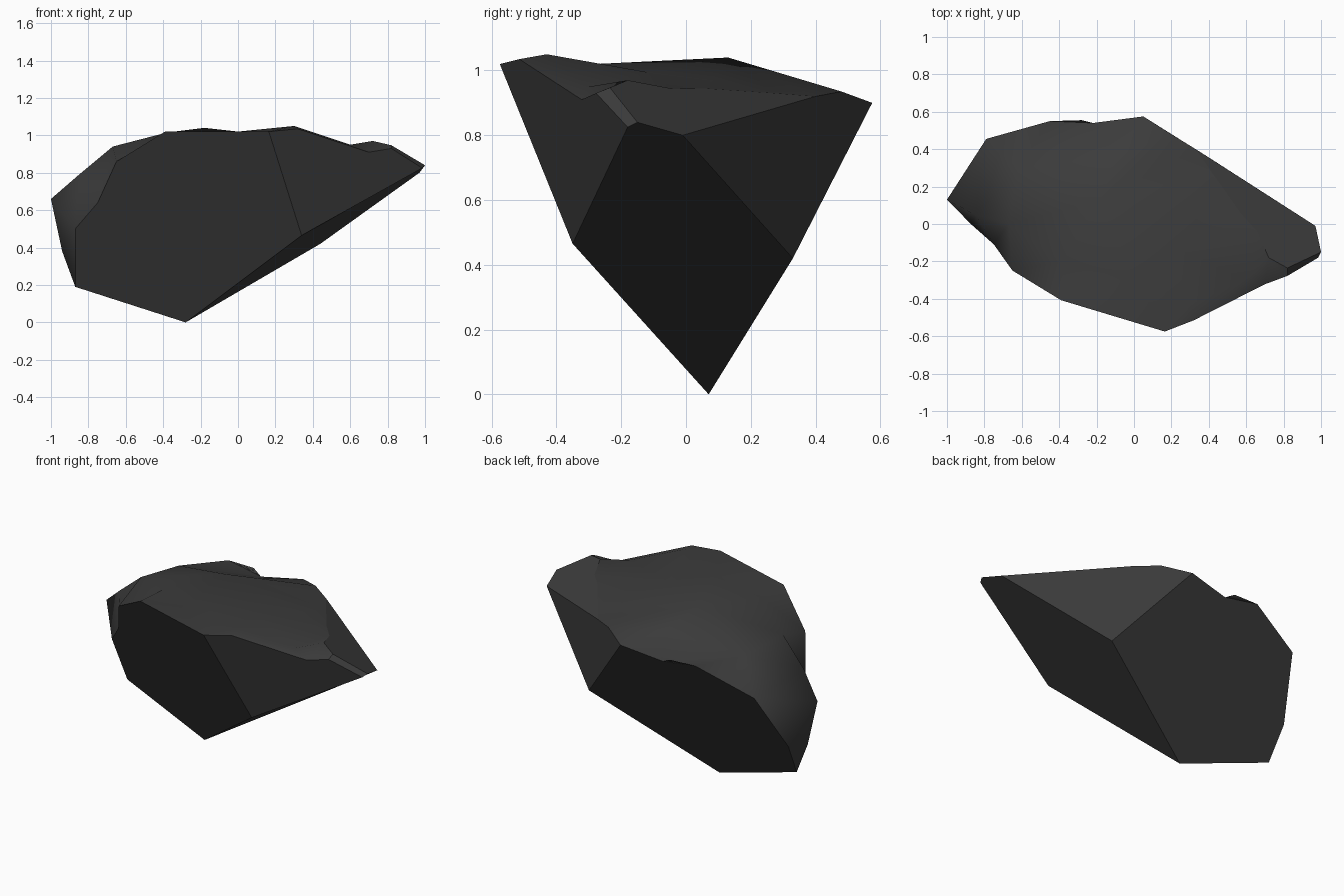
import bpy
import bmesh
from mathutils import Vector
from mathutils.geometry import delaunay_2d_cdt

# Remove the default cube only
default_cube = bpy.data.objects.get("Cube")
if default_cube:
    bpy.data.objects.remove(default_cube, do_unlink=True)

# Dark stone material
stone = bpy.data.materials.new("dark_stone")
stone.use_nodes = True
stone_colour = (0.045, 0.045, 0.045, 1)
stone.diffuse_color = stone_colour
stone.node_tree.nodes["Principled BSDF"].inputs["Base Color"].default_value = stone_colour

# Main corners where the flat broken sides meet
keel = Vector((-.28, .07, 0))
left_foot = Vector((-.87, .15, .19))
front_low = Vector((.34, -.35, .465))
back_low = Vector((.44, .33, .42))
tip_front = Vector((.985, -.18, .825))
tip = Vector((1, -.15, .84))
tip_back = Vector((.97, -.01, .80))
front_peak = Vector((.165, -.575, 1.02))
back_peak = Vector((.05, .575, .90))
back_shoulder = Vector((.33, .40, .92))


def on_plane(a, b, c, pairs, axis):
    """Place points on the plane through a, b, c by solving for one axis."""
    normal = (b - a).cross(c - a)
    points = []
    for u, v in pairs:
        p = [u, v]
        p.insert(axis, 0)
        p = Vector(p)
        p[axis] = normal.dot(a - p) / normal[axis]
        points.append(p)
    return points


# Rim of the weathered cap, one run of points along each broken side
back_rim = on_plane(keel, back_low, back_peak,
                    [(-.89, .26), (-.79, .455), (-.45, .55), (-.28, .555), (-.22, .54)], 2)
corner_rim = [Vector((.2, .48, .935))]
notch = Vector((.72, -.18, .97))
side_rim = on_plane(tip_back, notch, back_shoulder,
                    [(.42, .27), (.57, .06), (.66, -.04)], 2)
side_rim += [notch, Vector((.82, -.235, .947))]
right_rim = on_plane(front_low, front_peak, tip_front,
                     [(.82, .93), (.70, .91), (.32, 1.035)], 1)
front_rim = on_plane(keel, front_peak, front_low,
                     [(-.39, 1.02), (-.65, .86), (-.75, .64), (-.87, .50)], 1)
rim = ([left_foot] + back_rim + [back_peak] + corner_rim + [back_shoulder]
       + side_rim + right_rim + [front_peak] + front_rim)

# Bumps and hollows inside the cap
bumps = [Vector(p) for p in (
    (-1, .13, .66), (-.94, .14, .38), (-.85, .05, .79), (-.67, 0, .94),
    (-.62, .3, .91), (-.38, -.2, 1.015), (-.18, .13, 1.04), (-.1, .36, .95),
    (0, -.28, 1.02), (.2, -.12, .995), (.3, -.43, 1.05), (.38, .08, .97),
    (.6, -.3, .95))]

# Flat broken sides, each outlined by corners and its run of rim
sides = [
    [keel, left_foot] + front_rim[::-1] + [front_peak, front_low],
    [front_low, front_peak] + right_rim[::-1] + [tip_front],
    [tip_front, right_rim[0], side_rim[-1], tip],
    [tip, tip_back, back_shoulder] + side_rim,
    [tip_back, back_low, back_peak] + corner_rim + [back_shoulder],
    [keel, back_low, back_peak] + back_rim[::-1] + [left_foot],
    [keel, front_low, tip_front, tip, tip_back, back_low],
]

bm = bmesh.new()
vertex_of = {}


def vert(p):
    key = tuple(p)
    if key not in vertex_of:
        vertex_of[key] = bm.verts.new(p)
    return vertex_of[key]


for outline in sides:
    bm.faces.new([vert(p) for p in outline])

# Triangulate the cap as seen from above on its rounded end
cap = rim + bumps
flat = [Vector((p.x + p.z, p.y)) for p in cap]
_, _, triangles, originals, _, _ = delaunay_2d_cdt(
    flat, [], [list(range(len(rim)))], 1, 1e-6)
for triangle in triangles:
    face = bm.faces.new([vert(cap[originals[i][0]]) for i in triangle])
    face.smooth = True

# Soft shading on the cap, crisp edges around every flat side
for edge in bm.edges:
    edge.smooth = all(f.smooth for f in edge.link_faces)
bmesh.ops.recalc_face_normals(bm, faces=bm.faces[:])

mesh = bpy.data.meshes.new("rock_fragment")
bm.to_mesh(mesh)
bm.free()
mesh.materials.append(stone)
rock = bpy.data.objects.new("rock_fragment", mesh)
bpy.context.scene.collection.objects.link(rock)
